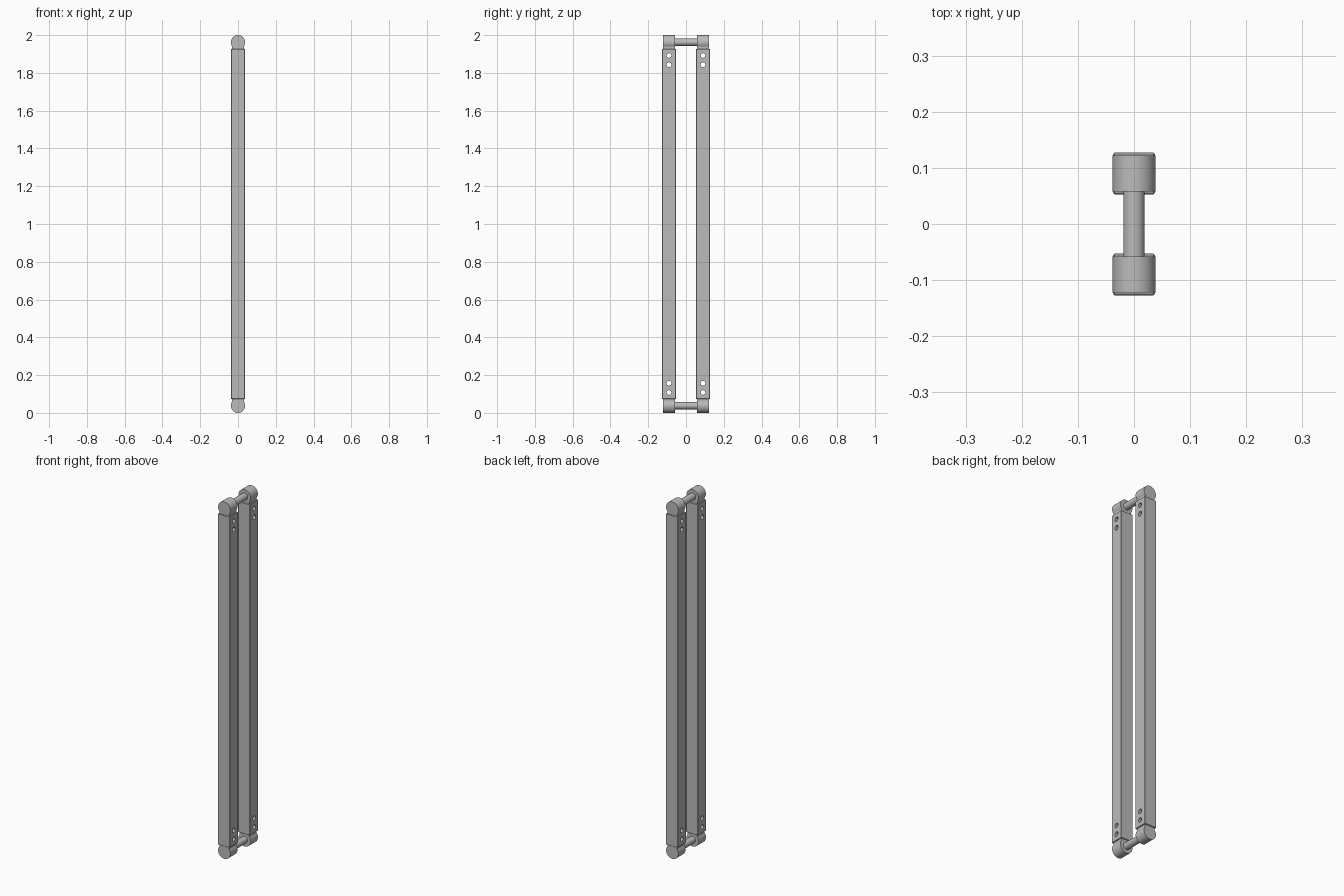
import bpy
import bmesh
from math import pi
from mathutils import Matrix, Vector

cube = bpy.data.objects.get("Cube")
if cube:
    bpy.data.objects.remove(cube, do_unlink=True)

LENGTH = 2.0
CAP_R = 0.038
BAR_Y = 0.09
HALF = 0.037
MID = LENGTH / 2

steel = bpy.data.materials.new("brushed grey metal")
steel.use_nodes = True
steel.diffuse_color = (0.5, 0.5, 0.5, 1)
steel.node_tree.nodes["Principled BSDF"].inputs["Base Color"].default_value = (0.5, 0.5, 0.5, 1)


def finish(bm, name, smooth=True):
    bmesh.ops.recalc_face_normals(bm, faces=bm.faces)
    mesh = bpy.data.meshes.new(name)
    bm.to_mesh(mesh)
    bm.free()
    mesh.materials.append(steel)
    obj = bpy.data.objects.new(name, mesh)
    bpy.context.collection.objects.link(obj)
    if smooth:
        bpy.ops.object.select_all(action="DESELECT")
        obj.select_set(True)
        bpy.context.view_layer.objects.active = obj
        bpy.ops.object.shade_smooth_by_angle(angle=pi / 6)
    return obj


def add_box(bm, centre, size):
    matrix = Matrix.Translation(centre) @ Matrix.Diagonal((*size, 1))
    return bmesh.ops.create_cube(bm, size=1, matrix=matrix)["verts"]


def add_cylinder(bm, centre, radius, depth, axis, sides=48):
    turn = Vector((0, 0, 1)).rotation_difference(Vector(axis)).to_matrix().to_4x4()
    bmesh.ops.create_cone(bm, cap_ends=True, segments=sides, radius1=radius,
                          radius2=radius, depth=depth,
                          matrix=Matrix.Translation(centre) @ turn)


for side, y in (("front", -BAR_Y), ("back", BAR_Y)):
    # Square bar with slightly chamfered edges
    bm = bmesh.new()
    add_box(bm, (0, y, MID), (HALF * 2, HALF * 2, LENGTH - 0.146))
    bmesh.ops.bevel(bm, geom=bm.edges[:], offset=0.002, segments=1, affect="EDGES")
    bar = finish(bm, side + "_bar", smooth=False)

    # Pairs of screw holes through each end
    bm = bmesh.new()
    for offset in (0.108, 0.157):
        for z in (offset, LENGTH - offset):
            add_cylinder(bm, (0, y, z), 0.0125, 0.2, (1, 0, 0), 32)
    drill = finish(bm, side + "_hole_cutter")
    drill.hide_render = True
    cut = bar.modifiers.new("screw holes", "BOOLEAN")
    cut.operation = "DIFFERENCE"
    cut.solver = "EXACT"
    cut.object = drill
    bpy.context.view_layer.objects.active = bar
    bpy.ops.object.select_all(action="DESELECT")
    bar.select_set(True)
    bpy.ops.object.modifier_apply(modifier=cut.name)
    bpy.data.objects.remove(drill, do_unlink=True)
    bpy.ops.object.shade_smooth_by_angle(angle=pi / 6)

    for end, z, inward in (("bottom", CAP_R, 1), ("top", LENGTH - CAP_R, -1)):
        # Rounded end cap and the neck that seats it in the bar
        bm = bmesh.new()
        add_cylinder(bm, (0, y, z), CAP_R, 0.064, (0, 1, 0))
        finish(bm, f"{side}_{end}_end_cap")
        bm = bmesh.new()
        add_box(bm, (0, y, z + inward * 0.025), (0.062, 0.062, 0.05))
        finish(bm, f"{side}_{end}_neck", smooth=False)

# Round pins joining the two bars
for end, z in (("bottom", CAP_R), ("top", LENGTH - CAP_R)):
    bm = bmesh.new()
    add_cylinder(bm, (0, 0, z), 0.019, BAR_Y * 2, (0, 1, 0))
    finish(bm, end + "_connecting_pin")
